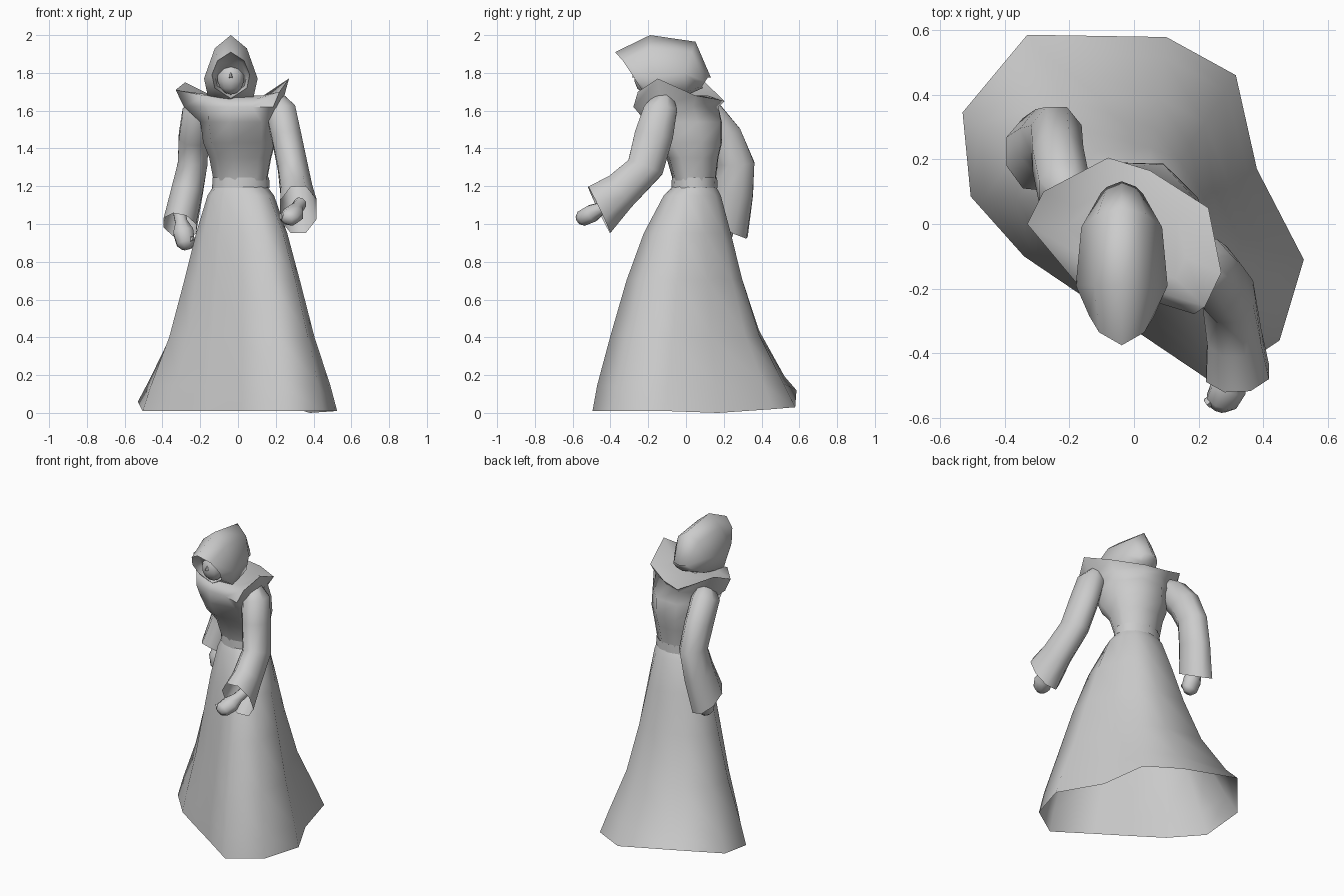
import bpy, bmesh, math
from mathutils import Vector

if "Cube" in bpy.data.objects:
    bpy.data.objects.remove(bpy.data.objects["Cube"])

cloth = bpy.data.materials.new("grey_cloth")
cloth.diffuse_color = (0.6, 0.6, 0.6, 1)
cloth.use_nodes = True
cloth.node_tree.nodes["Principled BSDF"].inputs["Base Color"].default_value = cloth.diffuse_color


def finish(name, bm, angle=60):
    bmesh.ops.recalc_face_normals(bm, faces=bm.faces)
    me = bpy.data.meshes.new(name)
    bm.to_mesh(me)
    bm.free()
    me.materials.append(cloth)
    ob = bpy.data.objects.new(name, me)
    bpy.context.collection.objects.link(ob)
    bpy.ops.object.select_all(action='DESELECT')
    ob.select_set(True)
    bpy.context.view_layer.objects.active = ob
    bpy.ops.object.shade_smooth_by_angle(angle=math.radians(angle))
    return ob


def loft(name, rings, cap_first=False, cap_last=False, angle=60):
    """Skin a list of equal-length closed rings."""
    bm = bmesh.new()
    vs = [[bm.verts.new(p) for p in r] for r in rings]
    n = len(vs[0])
    for a, b in zip(vs, vs[1:]):
        for i in range(n):
            j = (i + 1) % n
            bm.faces.new((a[i], a[j], b[j], b[i]))
    if cap_first:
        bm.faces.new(vs[0])
    if cap_last:
        bm.faces.new(vs[-1])
    return finish(name, bm, angle)


def ellipse(angles, cx, cy, rx, ry, z, power=1.0):
    """Oval ring; a power below 1 makes it boxier."""
    def f(t):
        return math.copysign(abs(t) ** power, t)
    return [Vector((cx + rx * f(math.cos(a)), cy + ry * f(math.sin(a)), z)) for a in angles]


def scaled(ring, s, centre, z):
    out = []
    for p in ring:
        q = centre + (p - centre) * s
        q.z = z
        out.append(q)
    return out


def tube(name, sections, sides=8, **caps):
    """Sections: centre, facing direction, half width (sideways), half depth."""
    rings = []
    for c, d, ra, rb in sections:
        d = Vector(d).normalized()
        u = Vector((1, 0, 0))
        u = (u - d * u.dot(d)).normalized()
        v = d.cross(u)
        rings.append([Vector(c) + u * ra * math.cos(t) + v * rb * math.sin(t)
                      for t in (2 * math.pi * (k + 0.5) / sides for k in range(sides))])
    return loft(name, rings, **caps)


# Skirt: trailing, twisted hem blended up to the waist
hem = [Vector(p) for p in (
    (.525, -.11, .01), (.38, .17, 0), (.315, .46, .02), (.10, .578, .03),
    (-.33, .585, .12), (-.53, .345, .06), (-.505, .085, .01), (-.34, -.10, .01),
    (-.17, -.215, .01), (.02, -.34, .01), (.25, -.495, .01), (.45, -.36, .01))]
hem_angles = [math.atan2(p.y - .05, p.x) for p in hem]
waist = ellipse(hem_angles, .015, .045, .145, .115, 1.2)
rings = [waist]
for z, t in ((1.15, .09), (.95, .26), (.70, .43), (.4, .64), (.14, .89)):
    ring = []
    for w, h in zip(waist, hem):
        side = max(-1, min(1, -h.y / .45))          # fuller front, slimmer back
        k = t + (.16 if side > 0 else .1) * side * math.sin(math.pi * t)
        p = w.lerp(h, k)
        p.z = z + h.z * t * .5
        ring.append(p)
    rings.append(ring)
loft("skirt", rings + [hem], angle=85)

# Belt
even = [2 * math.pi * k / 12 for k in range(12)]
loft("belt", [ellipse(even, .015, .045, .152, .122, 1.19),
              ellipse(even, .015, .045, .15, .12, 1.245)])

# Bodice: full chest, then a pointed collar over the shoulders
collar = [Vector(p) for p in (
    (.27, -.15, 1.77), (.23, .05, 1.68), (.05, .165, 1.66), (-.08, .205, 1.65),
    (-.28, .10, 1.75), (-.33, 0, 1.71), (-.18, -.18, 1.68), (-.05, -.205, 1.66),
    (.09, -.215, 1.66), (.22, -.255, 1.70))]
mid = Vector((-.02, -.03, 1.65))
ca = [math.atan2(p.y - mid.y, p.x - mid.x) for p in collar]
shoulder = scaled(collar, .86, mid, 1.62)
for p in shoulder[6:]:                               # chest stays proud of the neckline
    p.y -= .055
loft("bodice", [
    ellipse(ca, .015, .045, .145, .115, 1.23, .9),
    ellipse(ca, .015, .035, .168, .14, 1.35, .85),
    ellipse(ca, .01, .01, .195, .185, 1.43, .8),
    ellipse(ca, .005, -.02, .205, .215, 1.54, .8),
    shoulder, collar,
    scaled(collar, .62, mid, 1.68)], cap_last=True, angle=70)

# Sleeves, open at the wide cuffs
tube("front_sleeve", [
    ((.19, -.12, 1.68), (.3, .05, -.8), .045, .05),
    ((.225, -.135, 1.61), (.2, -.1, -1), .085, .095),
    ((.255, -.17, 1.47), (.1, -.2, -1), .085, .11),
    ((.29, -.215, 1.30), (.1, -.4, -1), .085, .105),
    ((.31, -.35, 1.17), (.05, -.85, -.6), .09, .11),
    ((.32, -.46, 1.075), (.05, -.9, -.43), .105, .147)], cap_first=True)
tube("back_sleeve", [
    ((-.19, .06, 1.66), (-.2, .3, -.8), .045, .05),
    ((-.215, .10, 1.59), (-.1, .4, -1), .085, .10),
    ((-.235, .2, 1.46), (-.05, .5, -1), .085, .105),
    ((-.24, .265, 1.32), (-.1, .05, -1), .085, .105),
    ((-.27, .25, 1.17), (-.15, -.2, -.9), .09, .115),
    ((-.308, .215, .99), (-.2, -.45, -.8), .095, .135)], cap_first=True)


# Clenched hands: wrist, knuckle mass and a thumb
def hand(prefix, wrist, knuckle, tip, thumb):
    w, k, t = Vector(wrist), Vector(knuckle), Vector(tip)
    d = t - w
    tube(prefix + "_hand", [(w, d, .035, .035), (w.lerp(k, .5), d, .035, .035),
                            (k, d, .058, .05), (t.lerp(k, .3), d, .052, .045),
                            (t, d, .028, .025)], 8, cap_first=True, cap_last=True)
    e = Vector(thumb)
    tube(prefix + "_thumb", [(k, e - k, .022, .022), (e, e - k, .016, .018)],
         6, cap_first=True, cap_last=True)


hand("front", (.33, -.40, 1.11), (.295, -.50, 1.055), (.26, -.57, 1.02), (.225, -.555, 1.04))
hand("back", (-.31, .25, 1.06), (-.29, .205, .96), (-.27, .185, .87), (-.24, .17, .91))

# Hood: half sections mirrored about its own centre line, with a shallow recess
cx = -.038


def section(half):
    right = [Vector((cx + x, y, z)) for x, y, z in half]
    left = [Vector((cx - x, y, z)) for x, y, z in half[-2:0:-1]]
    return right + left


opening = section([(0, -.375, 1.91), (.07, -.335, 1.865), (.10, -.285, 1.79),
                   (.085, -.24, 1.72), (0, -.215, 1.665)])
recess = [Vector((cx + (p.x - cx) * .85, p.y + .06, 1.79 + (p.z - 1.79) * .85))
          for p in opening]
loft("hood", [
    recess, opening,
    section([(0, -.19, 2.0), (.085, -.19, 1.93), (.142, -.19, 1.77), (.12, -.17, 1.67), (0, -.15, 1.65)]),
    section([(0, .05, 1.965), (.075, .03, 1.91), (.125, -.01, 1.80), (.10, 0, 1.70), (0, 0, 1.68)]),
    section([(0, .132, 1.775), (.045, .115, 1.775), (.065, .095, 1.755),
             (.05, .085, 1.73), (0, .09, 1.72)])],
    cap_first=True, cap_last=True, angle=80)

# Face inside the hood, with a small nose
bm = bmesh.new()
bmesh.ops.create_uvsphere(bm, u_segments=10, v_segments=7, radius=1)
for v in bm.verts:
    v.co = Vector((cx + v.co.x * .075, -.2 + v.co.y * .075, 1.775 + v.co.z * .09))
finish("face", bm)
tube("nose", [((cx, -.265, 1.80), (0, -.3, -1), .005, .006),
              ((cx, -.275, 1.775), (0, -.2, -1), .010, .013)], 6,
     cap_first=True, cap_last=True)

# Neck joining hood and bodice
tube("neck", [((-.03, -.06, 1.6), (0, 0, 1), .09, .09),
              ((-.036, -.08, 1.74), (0, 0, 1), .07, .07)], 8)
